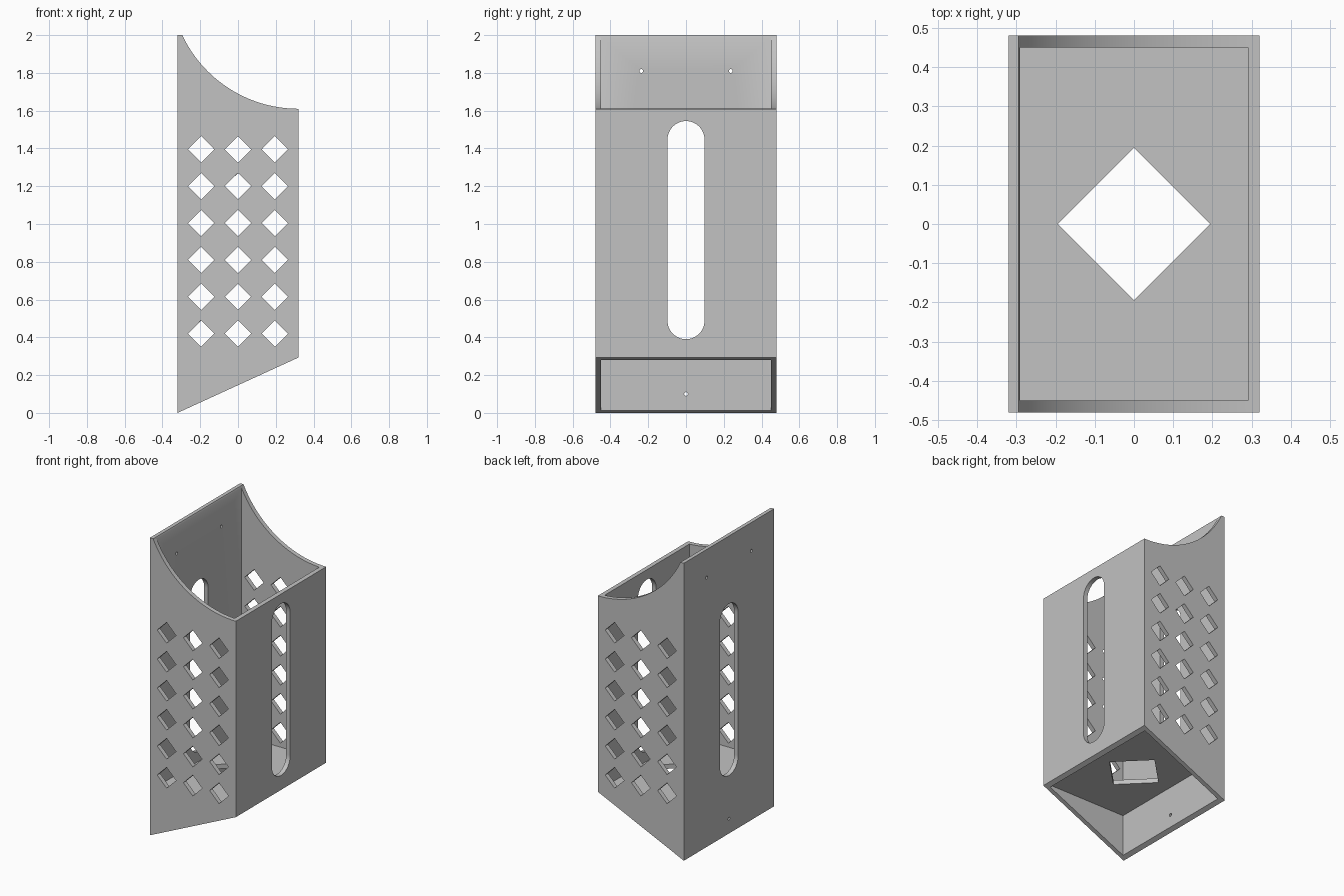
import bpy, bmesh, math
from mathutils import Vector

if "Cube" in bpy.data.objects:
    bpy.data.objects.remove(bpy.data.objects["Cube"])

HX, HY, WALL = 0.32, 0.48, 0.03      # half width, half depth, wall thickness

grey = bpy.data.materials.new("plain grey")
grey.diffuse_color = (0.54, 0.54, 0.54, 1)
grey.use_nodes = True
grey.node_tree.nodes["Principled BSDF"].inputs["Base Color"].default_value = grey.diffuse_color


def prisms(name, outlines, axis, lo, hi):
    """One object made of 2D outlines extruded along an axis from lo to hi."""
    place = {"x": lambda a, b, t: (t, a, b),
             "y": lambda a, b, t: (a, t, b),
             "z": lambda a, b, t: (a, b, t)}[axis]
    bm = bmesh.new()
    for outline in outlines:
        face = bm.faces.new([bm.verts.new(place(a, b, lo)) for a, b in outline])
        out = bmesh.ops.extrude_face_region(bm, geom=[face])
        moved = [v for v in out["geom"] if isinstance(v, bmesh.types.BMVert)]
        bmesh.ops.translate(bm, verts=moved, vec=Vector(place(0, 0, hi - lo)))
    bmesh.ops.recalc_face_normals(bm, faces=bm.faces)
    mesh = bpy.data.meshes.new(name)
    bm.to_mesh(mesh)
    bm.free()
    mesh.materials.append(grey)
    obj = bpy.data.objects.new(name, mesh)
    bpy.context.collection.objects.link(obj)
    return obj


def ring(cx, cy, r, n):
    return [(cx + r * math.cos(math.tau * i / n), cy + r * math.sin(math.tau * i / n))
            for i in range(n)]


def rect(hx, hy):
    return [(-hx, -hy), (hx, -hy), (hx, hy), (-hx, hy)]


def cut(obj, cutter):
    """Subtract the cutter for good, then discard it."""
    cutter.hide_render = True
    bpy.context.view_layer.objects.active = obj
    mod = obj.modifiers.new("cut", "BOOLEAN")
    mod.operation, mod.solver, mod.object = "DIFFERENCE", "EXACT", cutter
    bpy.ops.object.modifier_apply(modifier=mod.name)
    bpy.data.objects.remove(cutter)


# Body: slanted base, tall back wall and a concave arc sweeping down to the front wall
R, LOW = 0.68, 1.61
end = math.asin(0.615 / R)
arc = [(HX - R * math.sin(end * i / 40), LOW + R - R * math.cos(end * i / 40))
       for i in range(40)]
profile = [(-HX, 0), (HX, 0.293)] + arc + [(-0.295, 2), (-HX, 2)]
body = prisms("holder_body", [profile], "y", -HY, HY)

# Hollow inside
cut(body, prisms("cavity", [rect(HX - WALL, HY - WALL)], "z", -1, 3))

# Grid of diamond vents through both side walls
vents = [ring(0.195 * i, 0.42 + 0.195 * j, 0.07, 4) for i in (-1, 0, 1) for j in range(6)]
cut(body, prisms("vents", vents, "y", -1, 1))

# Long round-ended slot through both wide walls
SR, Z0, Z1 = 0.098, 0.488, 1.447
slot = [(SR * math.cos(math.pi * i / 24), Z1 + SR * math.sin(math.pi * i / 24))
        for i in range(25)]
slot += [(-SR * math.cos(math.pi * i / 24), Z0 - SR * math.sin(math.pi * i / 24))
         for i in range(25)]
cut(body, prisms("slot", [slot], "x", -1, 1))

# Three screw holes in the tall wall
screws = [ring(y, z, 0.01, 16) for y, z in ((-0.237, 1.81), (0.237, 1.81), (0, 0.1))]
cut(body, prisms("screw_holes", screws, "x", -0.5, -0.15))

# Inner floor with a large diamond opening
floor = prisms("inner_floor", [rect(HX - WALL, HY - WALL)], "z", 0.293, 0.323)
cut(floor, prisms("floor_opening", [ring(0, 0, 0.195, 4)], "z", 0, 1))

# Smooth the curved cuts, keep the corners sharp
bpy.ops.object.select_all(action="DESELECT")
body.select_set(True)
bpy.context.view_layer.objects.active = body
bpy.ops.object.shade_smooth_by_angle(angle=math.radians(30))
